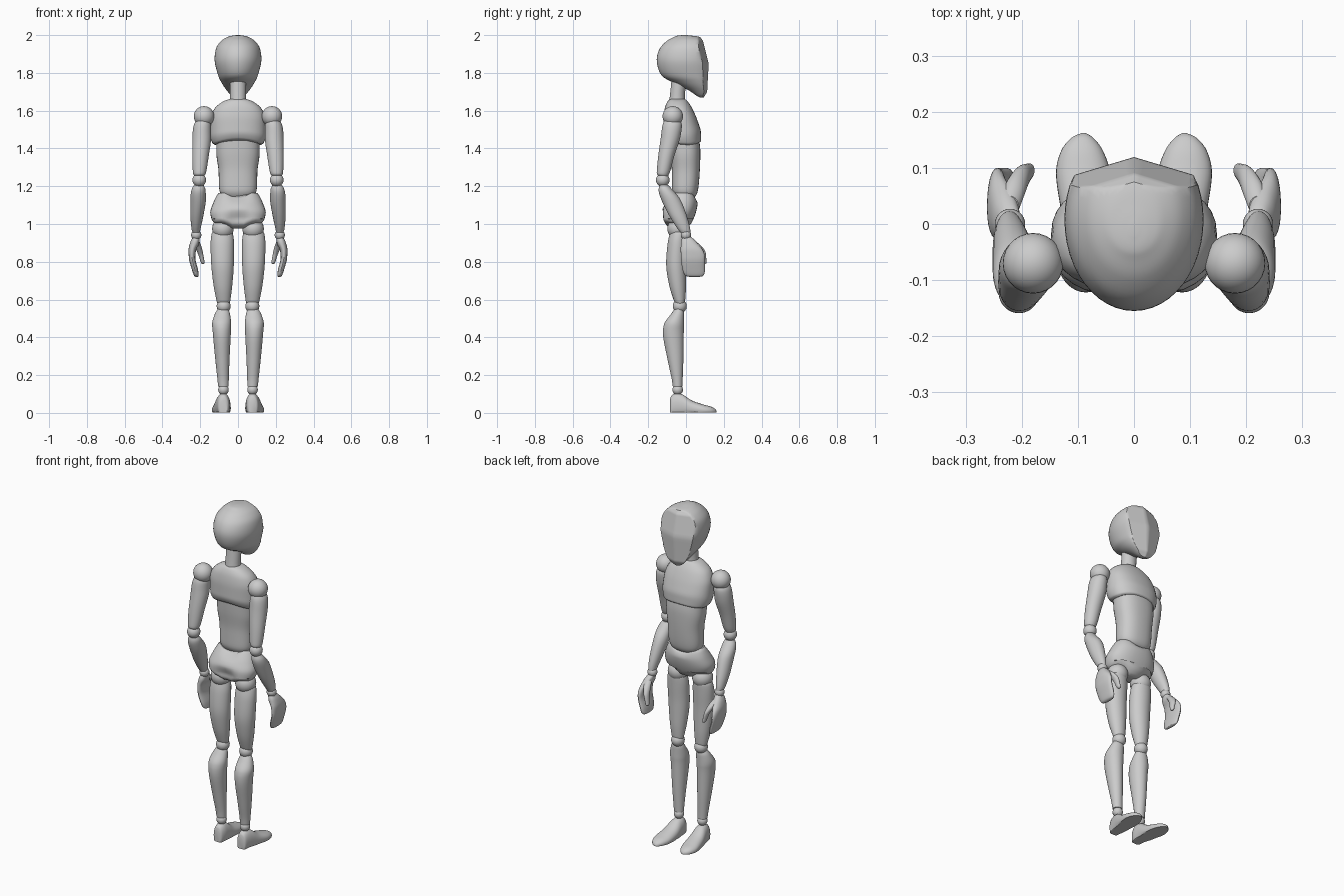
import bpy, bmesh
from math import sin, cos, pi, radians


def finish(name, bm):
    bmesh.ops.recalc_face_normals(bm, faces=bm.faces)
    me = bpy.data.meshes.new(name)
    bm.to_mesh(me)
    bm.free()
    ob = bpy.data.objects.new(name, me)
    bpy.context.collection.objects.link(ob)
    bpy.ops.object.select_all(action='DESELECT')
    ob.select_set(True)
    bpy.context.view_layer.objects.active = ob
    bpy.ops.object.shade_smooth_by_angle(angle=radians(38))
    return ob


def smooth_rows(rows, steps=5):
    """Monotone cubic interpolation between cross-section rows."""
    n, out = len(rows), []

    def tangent(i, k):
        a = rows[i][k] - rows[i - 1][k] if i > 0 else None
        b = rows[i + 1][k] - rows[i][k] if i < n - 1 else None
        if a is None or b is None:
            return b if a is None else a
        if a * b <= 0:
            return 0
        m = min(abs(a + b) / 2, 2 * abs(a), 2 * abs(b))
        return m if a > 0 else -m

    for i in range(n - 1):
        for j in range(steps):
            t = j / steps
            h = (2*t**3 - 3*t*t + 1, t**3 - 2*t*t + t, 3*t*t - 2*t**3, t**3 - t*t)
            out.append([h[0] * rows[i][k] + h[1] * tangent(i, k) + h[2] * rows[i + 1][k]
                        + h[3] * tangent(i + 1, k) for k in range(5)])
    return out + [list(rows[-1])]


def loft(name, rows, side=1, power=2.0, along='z', warp=None, seg=32):
    """Rows are (position, x_min, x_max, other_min, other_max)."""
    bm = bmesh.new()
    rings = []
    for p, x0, x1, v0, v1 in smooth_rows(rows):
        ring = []
        for i in range(seg):
            a = 2 * pi * i / seg
            c, s = cos(a), sin(a)
            c = abs(c) ** (2 / power) * (1 if c > 0 else -1)
            s = abs(s) ** (2 / power) * (1 if s > 0 else -1)
            x = (x0 + x1) / 2 + c * (x1 - x0) / 2
            v = (v0 + v1) / 2 + s * (v1 - v0) / 2
            co = (x, v, p) if along == 'z' else (x, p, v)
            if warp:
                co = warp(*co)
            ring.append(bm.verts.new((co[0] * side, co[1], co[2])))
        rings.append(ring)
    for r, q in zip(rings, rings[1:]):
        for i in range(seg):
            j = (i + 1) % seg
            bm.faces.new((r[i], r[j], q[j], q[i]))
    bm.faces.new(rings[0])
    bm.faces.new(rings[-1])
    return finish(name, bm)


def ball(name, x, y, z, r):
    bm = bmesh.new()
    bmesh.ops.create_uvsphere(bm, u_segments=28, v_segments=16, radius=r)
    bmesh.ops.translate(bm, verts=bm.verts, vec=(x, y, z))
    return finish(name, bm)


# Head: egg shape with a flattened, centre-ridged face
FACE = [(1.66, .088), (1.70, .112), (1.85, .120), (1.97, .090), (2.01, .06)]


def face_plane(x, y, z):
    for (z0, y0), (z1, y1) in zip(FACE, FACE[1:]):
        if z0 <= z <= z1:
            return x, min(y, y0 + (y1 - y0) * (z - z0) / (z1 - z0) - .3 * abs(x)), z
    return x, y, z


loft("head", [(1.67, -.012, .012, .075, .10), (1.68, -.035, .035, .055, .13),
              (1.71, -.062, .062, .01, .16), (1.75, -.088, .088, -.07, .17),
              (1.79, -.106, .106, -.132, .17), (1.87, -.124, .124, -.155, .17),
              (1.93, -.116, .116, -.138, .16), (1.97, -.088, .088, -.10, .13),
              (1.99, -.055, .055, -.063, .075), (1.997, -.03, .03, -.045, .03),
              (2.0, -.006, .006, -.02, 0)], warp=face_plane, seg=48)

# Neck
loft("neck", [(1.62, -.047, .047, -.093, -.004), (1.68, -.042, .042, -.085, -.006),
              (1.78, -.043, .043, -.075, .008)])


# Chest with arched lower rim
def arch(x, y, z):
    f = max(0, 1 - (z - 1.42) / .1)
    return x, y, z + f * .03 * max(0, 1 - (x / .14) ** 2) * (1 if y < 0 else .5)


loft("chest", [(1.415, -.125, .125, -.095, .07), (1.43, -.137, .137, -.108, .08),
               (1.48, -.148, .148, -.12, .079), (1.55, -.146, .146, -.12, .06),
               (1.61, -.125, .125, -.113, .034), (1.645, -.085, .085, -.10, .012),
               (1.66, -.05, .05, -.085, -.004), (1.666, -.02, .02, -.06, -.025)],
     power=2.3, warp=arch)

# Abdomen
loft("abdomen", [(1.13, -.05, .05, -.04, .03), (1.15, -.085, .085, -.062, .053),
                 (1.19, -.10, .10, -.074, .065), (1.28, -.103, .103, -.075, .073),
                 (1.38, -.115, .115, -.085, .076), (1.46, -.115, .115, -.09, .068)],
     power=2.4)


# Pelvis with waist dip and a soft rear cleft
def pelvis_shape(x, y, z):
    c = max(0, 1 - (x / .07) ** 2)
    if z < 1.08 and y < -.06:
        y += .025 * c * min(1, (1.08 - z) / .05)
    if z > 1.1:
        z -= .025 * c * (z - 1.1) / .065
    elif z < 1.02:
        z += .02 * max(0, 1 - ((abs(x) - .085) / .05) ** 2)
    return x, y, z


loft("pelvis", [(.975, -.05, .05, -.085, -.01), (.985, -.105, .105, -.115, .01),
                (1.01, -.132, .132, -.132, .032), (1.06, -.147, .147, -.13, .052),
                (1.11, -.132, .132, -.108, .061), (1.15, -.113, .113, -.08, .052),
                (1.165, -.10, .10, -.068, .035)], power=2.3, warp=pelvis_shape)

# Limbs, one per side
for side, tag in ((1, "right"), (-1, "left")):
    # Joints
    for part, x, y, z, r in (("hip", .08, -.042, .975, .057), ("knee", .076, -.033, .565, .037),
                             ("ankle", .077, -.044, .122, .028), ("shoulder", .18, -.07, 1.57, .054),
                             ("elbow", .205, -.123, 1.233, .036), ("wrist", .221, 0, .942, .027)):
        ball(f"{tag}_{part}", side * x, y, z, r)

    # Leg
    loft(f"{tag}_thigh", [(.575, .045, .108, -.055, -.008), (.60, .04, .115, -.066, -.004),
                          (.68, .03, .13, -.09, 0), (.79, .022, .142, -.105, 0),
                          (.89, .021, .145, -.098, .004), (.945, .026, .14, -.087, .006),
                          (.965, .035, .13, -.08, .002)], side)
    loft(f"{tag}_calf", [(.14, .05, .105, -.07, -.019), (.17, .049, .108, -.074, -.018),
                         (.28, .045, .12, -.097, -.014), (.42, .038, .133, -.122, -.012),
                         (.47, .036, .137, -.116, -.01), (.52, .042, .124, -.082, -.01),
                         (.55, .05, .108, -.06, -.015)], side)
    loft(f"{tag}_foot", [(-.085, .058, .095, -.02, .07), (-.078, .05, .105, -.02, .09),
                         (-.05, .042, .113, -.02, .104), (-.02, .04, .12, -.02, .098),
                         (.03, .038, .131, -.018, .066), (.09, .042, .139, -.016, .045),
                         (.13, .055, .13, -.012, .034), (.153, .072, .112, -.006, .022),
                         (.162, .086, .094, 0, .01)],
         side, 2.2, 'y', lambda x, y, z: (x, y, max(z, .003)))

    # Arm
    loft(f"{tag}_upper_arm", [(1.253, .18, .23, -.143, -.095), (1.27, .17, .238, -.155, -.087),
                              (1.36, .155, .242, -.147, -.062), (1.46, .142, .241, -.133, -.03),
                              (1.52, .142, .235, -.125, -.022), (1.55, .15, .22, -.115, -.03)], side)
    loft(f"{tag}_forearm", [(.955, .202, .241, -.03, .024), (.975, .198, .246, -.045, .022),
                            (1.05, .182, .252, -.092, .002), (1.13, .17, .252, -.131, -.03),
                            (1.18, .172, .246, -.145, -.07), (1.207, .182, .232, -.14, -.095)],
         side)

    # Hand
    loft(f"{tag}_palm", [(.72, .213, .223, .02, .07), (.725, .208, .231, 0, .09),
                         (.755, .211, .243, -.018, .1), (.82, .226, .26, -.026, .1),
                         (.86, .222, .262, -.028, .09), (.90, .205, .254, -.027, .06),
                         (.925, .203, .242, -.02, .035), (.935, .21, .235, -.01, .02)],
         side, 2.3, seg=24)
    loft(f"{tag}_thumb", [(.787, .181, .19, .092, .1), (.795, .177, .196, .083, .108),
                          (.84, .184, .211, .066, .106), (.88, .193, .23, .04, .085),
                          (.91, .205, .238, .01, .05)], side, seg=20)
